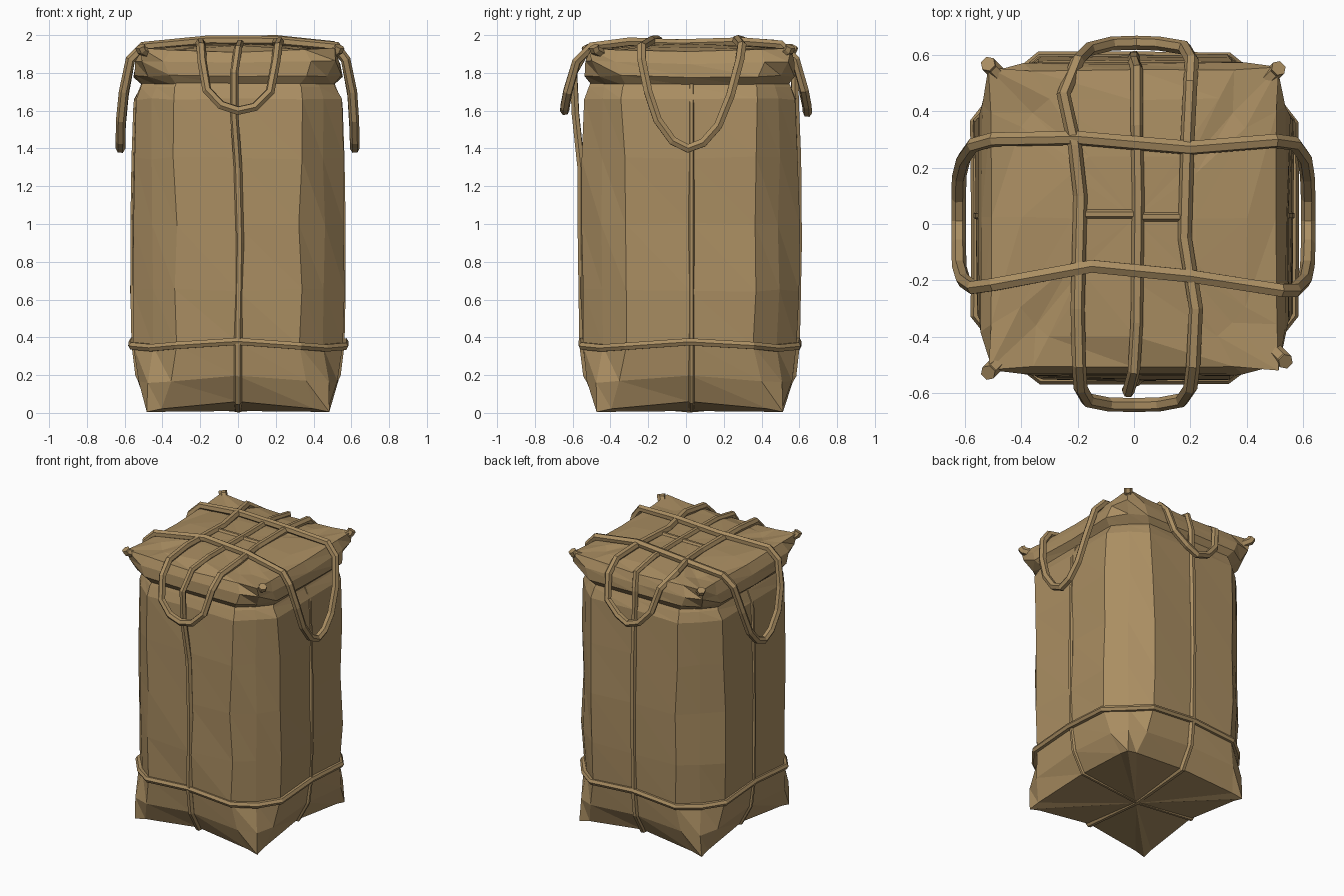
import bpy, bmesh, random
from mathutils import Vector

random.seed(4)
CY = 0.02  # body centre sits slightly towards the back

paper = bpy.data.materials.new("kraft tan")
paper.diffuse_color = (0.402, 0.270, 0.122, 1)


def add_mesh(name, bm):
    bmesh.ops.recalc_face_normals(bm, faces=bm.faces)
    me = bpy.data.meshes.new(name)
    bm.to_mesh(me)
    bm.free()
    me.materials.append(paper)
    ob = bpy.data.objects.new(name, me)
    bpy.context.collection.objects.link(ob)
    return ob


def ring(hx, hy, cut, zm, zc, tip=0.0, pull=0.0, jit=0.0):
    """16 points: each side's middle, then both cut points and tip of a corner.
    zm / zc: height at side middle / corner, tip: corner push out, pull: middle push in."""
    pts = []
    corners = [(1, -1), (1, 1), (-1, 1), (-1, -1)]
    zcut = zc + (zm - zc) * 0.3
    for i, (sx, sy) in enumerate(corners):
        p = pull * 0.25
        a = (sx * (hx - cut), sy * (hy - p), zcut)
        b = (sx * (hx - p), sy * (hy - cut), zcut)
        if i % 2 == 0:
            mid = (0, sy * (hy - pull), zm)
        else:
            mid = (sx * (hx - pull), 0, zm)
            a, b = b, a
        k = cut * 0.46 - tip
        pts += [mid, a, (sx * (hx - k), sy * (hy - k), zc), b]
    return [Vector((x + random.uniform(-jit, jit), y + CY + random.uniform(-jit, jit),
                    z + random.uniform(-jit, jit))) for x, y, z in pts]


def loft(name, rings, bottom, top):
    bm = bmesh.new()
    rows = [[bm.verts.new(p) for p in r] for r in rings]
    for r0, r1 in zip(rows, rows[1:]):
        for i in range(16):
            j = (i + 1) % 16
            bm.faces.new((r0[i], r0[j], r1[j], r1[i]))
    for row, p in ((rows[0], bottom), (rows[-1], top)):
        v = bm.verts.new(p)
        for i in range(16):
            bm.faces.new((row[i], row[(i + 1) % 16], v))
    bmesh.ops.triangulate(bm, faces=bm.faces, quad_method='ALTERNATE')
    return add_mesh(name, bm)


def strap(name, pts, r=0.022, cyclic=True):
    cu = bpy.data.curves.new(name, 'CURVE')
    cu.dimensions = '3D'
    cu.bevel_depth = r
    cu.bevel_resolution = 1
    cu.use_fill_caps = True
    sp = cu.splines.new('POLY')
    sp.points.add(len(pts) - 1)
    for p, q in zip(sp.points, pts):
        p.co = (*q, 1)
    sp.use_cyclic_u = cyclic
    tmp = bpy.data.objects.new(name + " path", cu)
    bpy.context.collection.objects.link(tmp)
    dg = bpy.context.evaluated_depsgraph_get()
    bm = bmesh.new()
    me = bpy.data.meshes.new_from_object(tmp.evaluated_get(dg))
    bm.from_mesh(me)
    bpy.data.objects.remove(tmp)
    for f in bm.faces:
        f.smooth = False
    return add_mesh(name, bm)


# wrapped sack: folded base with pointed corners, broad cut corners, pinched neck
loft("sack_body", [
    ring(0.485, 0.495, 0.08, 0.06, 0.005, 0.035, 0.03),
    ring(0.53, 0.545, 0.17, 0.20, 0.16, 0.025, 0.0, 0.006),
    ring(0.555, 0.565, 0.23, 0.37, 0.35),
    ring(0.562, 0.572, 0.23, 0.65, 0.65, jit=0.009),
    ring(0.56, 0.575, 0.23, 1.0, 1.0, jit=0.009),
    ring(0.555, 0.572, 0.22, 1.35, 1.35, jit=0.009),
    ring(0.545, 0.56, 0.20, 1.66, 1.66, jit=0.006),
    ring(0.515, 0.535, 0.18, 1.725, 1.725),
    ring(0.50, 0.52, 0.18, 1.76, 1.76),
], (0, CY, 0.01), (0, CY, 1.76))

# folded lid: tucked in below, drawn out into pointed corners above
loft("sack_lid", [
    ring(0.50, 0.515, 0.18, 1.73, 1.73),
    ring(0.55, 0.555, 0.19, 1.78, 1.785, 0.01, jit=0.005),
    ring(0.54, 0.55, 0.15, 1.85, 1.86, 0.04, jit=0.005),
    ring(0.505, 0.525, 0.15, 1.91, 1.93, 0.08, 0.0, 0.004),
    ring(0.40, 0.42, 0.10, 1.94, 1.92, jit=0.006),
    ring(0.22, 0.22, 0.06, 1.952, 1.947),
], (0, CY, 1.74), (0, CY, 1.952))

# twisted corner ends of the lid
for i, (x, y) in enumerate([(-0.51, 0.56), (0.505, 0.545), (-0.51, -0.52), (0.53, -0.48)]):
    sx, sy = (1 if x > 0 else -1), (1 if y > 0 else -1)
    strap(f"lid_corner_{i + 1}", [(x - 0.06 * sx, y - 0.06 * sy, 1.89),
                                  (x, y, 1.92), (x + 0.008 * sx, y + 0.008 * sy, 1.94)],
          0.028, False)

# long side handle loop, running left to right over the lid
strap("side_handle_loop", [
    (-0.5, 0.30, 1.94), (-0.2, 0.305, 1.965), (0.2, 0.27, 1.975), (0.5, 0.295, 1.945),
    (0.57, 0.285, 1.87), (0.605, 0.235, 1.68), (0.615, 0.17, 1.52), (0.618, 0.09, 1.43),
    (0.618, 0.01, 1.40), (0.618, -0.07, 1.44), (0.615, -0.15, 1.55), (0.605, -0.20, 1.70),
    (0.57, -0.235, 1.87), (0.52, -0.235, 1.94), (0.2, -0.185, 1.97), (-0.15, -0.15, 1.973),
    (-0.5, -0.215, 1.94), (-0.57, -0.225, 1.87), (-0.605, -0.20, 1.70), (-0.62, -0.15, 1.55),
    (-0.622, -0.07, 1.44), (-0.622, 0.01, 1.40), (-0.622, 0.09, 1.43), (-0.62, 0.17, 1.52),
    (-0.605, 0.23, 1.68), (-0.57, 0.28, 1.87)], 0.026)

# front to back handle loop
strap("front_handle_loop", [
    (-0.19, 0.1, 1.955), (-0.2, -0.3, 1.96), (-0.195, -0.5, 1.94), (-0.19, -0.58, 1.86),
    (-0.165, -0.625, 1.71), (-0.09, -0.64, 1.63), (0, -0.642, 1.60), (0.09, -0.64, 1.62),
    (0.17, -0.625, 1.70), (0.2, -0.58, 1.86), (0.21, -0.5, 1.94), (0.22, -0.3, 1.965),
    (0.18, -0.05, 1.955), (0.19, 0.3, 1.965), (0.2, 0.5, 1.95), (0.205, 0.58, 1.87),
    (0.18, 0.625, 1.71), (0.09, 0.64, 1.63), (0.01, 0.643, 1.59), (-0.08, 0.64, 1.62),
    (-0.16, 0.62, 1.71), (-0.2, 0.58, 1.87), (-0.25, 0.46, 1.955), (-0.21, 0.28, 1.965)], 0.025)

# centre strap wrapping the whole sack front to back
strap("centre_strap", [
    (0.015, 0.1, 1.955), (0.01, -0.35, 1.955), (0.0, -0.52, 1.93), (-0.02, -0.595, 1.80),
    (-0.02, -0.585, 1.58), (0.0, -0.555, 1.30), (0.01, -0.553, 0.9), (0.0, -0.545, 0.36),
    (0.0, -0.525, 0.20), (0, -0.445, 0.06), (0, CY, 0.022), (0, 0.485, 0.06), (0, 0.565, 0.20),
    (0, 0.583, 0.36), (0, 0.594, 0.9), (0, 0.59, 1.35), (0, 0.578, 1.64), (0, 0.575, 1.8),
    (0.01, 0.55, 1.92), (0.01, 0.35, 1.955)], 0.022)

# side strap lying nearly flush, passing under the base
strap("side_strap", [(0, 0.03, 0.018)] + [
    (s * x, 0.03, z) for s, seq in ((1, 1), (-1, -1))
    for x, z in [(0.455, 0.06), (0.53, 0.20), (0.55, 0.36), (0.556, 0.65), (0.556, 1.0),
                 (0.55, 1.35), (0.54, 1.64), (0.50, 1.74)][::seq]], 0.016)

# cross strips between the straps on the lid
for i, (x0, x1, y) in enumerate([(-0.18, 0.0, 0.035), (0.02, 0.18, 0.025)]):
    strap(f"lid_cross_strip_{i + 1}", [(x0, y, 1.952), (x1, y, 1.952)], 0.016, False)

# belt around the lower body
belt = ring(0.56, 0.568, 0.23, 0.38, 0.345, 0.005, jit=0.004)
strap("lower_belt", [tuple(p) for p in belt], 0.022)
